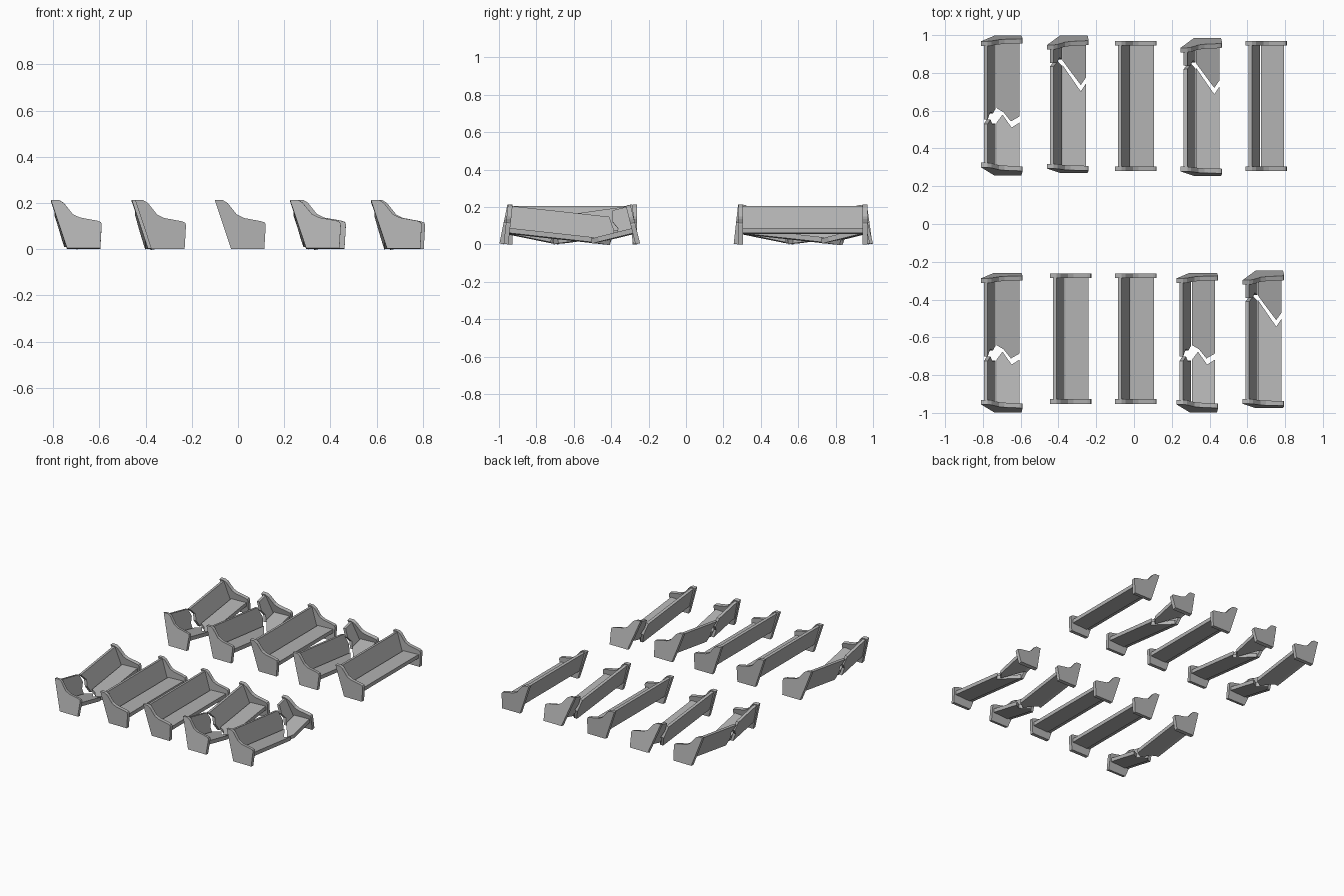
import bpy
import bmesh
from math import sin, cos, radians

cube = bpy.data.objects.get("Cube")
if cube:
    bpy.data.objects.remove(cube)

stone = bpy.data.materials.new("plain grey")
stone.use_nodes = True
GREY = (0.45, 0.45, 0.45, 1)
stone.diffuse_color = GREY
stone.node_tree.nodes["Principled BSDF"].inputs["Base Color"].default_value = GREY

THICK = 0.025      # end panel thickness
LENGTH = 0.69      # whole bench length

# Side outline of an end panel (x, z); the bench faces +x
PANEL = [(-0.11, 0.212), (-0.075, 0.212), (-0.055, 0.2), (-0.015, 0.15),
         (0.015, 0.135), (0.09, 0.121), (0.106, 0.115), (0.11, 0.105),
         (0.104, 0.0), (-0.04, 0.0)]

# Board sections: start and end of the visible face, and offset to the other face
SEAT = ((-0.028, 0.083), (0.095, 0.088), (0.0, -0.027))
BACK = ((-0.032, 0.062), (-0.075, 0.206), (-0.02, -0.003))


def prism(name, ring, offset, place):
    """Extrude a closed ring of points by an offset, then place it."""
    bm = bmesh.new()
    face = bm.faces.new([bm.verts.new(p) for p in ring])
    grown = bmesh.ops.extrude_face_region(bm, geom=[face])
    moved = [v for v in grown["geom"] if isinstance(v, bmesh.types.BMVert)]
    bmesh.ops.translate(bm, verts=moved, vec=offset)
    for v in bm.verts:
        v.co = place(*v.co)
    bmesh.ops.recalc_face_normals(bm, faces=bm.faces)
    mesh = bpy.data.meshes.new(name)
    bm.to_mesh(mesh)
    bm.free()
    mesh.materials.append(stone)
    bpy.context.collection.objects.link(bpy.data.objects.new(name, mesh))


def board(name, section, edge, place):
    """A plank from the end panel out to a straight or splintered edge."""
    (x0, z0), (x1, z1), (dx, dz) = section

    def point(t, y):
        return (x0 + (x1 - x0) * t, y, z0 + (z1 - z0) * t)

    ring = [point(0, THICK / 2)] + [point(t, y) for t, y in edge] + [point(1, THICK / 2)]
    prism(name, ring, (dx, 0, dz), place)


def half(prefix, x, y_end, side, angle=0, seat=None, back=None):
    """An end panel with its boards, sagging about the panel's inner foot."""
    s, c = sin(radians(angle)), cos(radians(angle))

    def place(px, py, pz):
        run = py - THICK
        return (x + px, y_end + side * (THICK + run * c + pz * s), pz * c - run * s)

    prism(prefix + "_end_panel", [(px, 0, pz) for px, pz in PANEL], (0, THICK, 0), place)
    if seat:
        board(prefix + "_seat", SEAT, seat, place)
        board(prefix + "_backrest", BACK, back, place)


def whole_bench(x, y):
    straight = [(0, LENGTH - THICK / 2), (1, LENGTH - THICK / 2)]
    half("whole_near", x, y, 1, 0, straight, straight)
    half("whole_far", x, y + LENGTH, -1)


def middle_broken_bench(x, y):
    half("middle_broken_near", x, y, 1, 11.5,
         [(0, 0.268), (0.26, 0.311), (0.65, 0.241), (1, 0.268)],
         [(0, 0.268), (0.35, 0.25), (0.65, 0.27), (1, 0.235)])
    half("middle_broken_far", x, y + 0.74, -1, 8,
         [(0, 0.375), (0.3, 0.397), (0.62, 0.446), (1, 0.419)],
         [(0, 0.38), (0.35, 0.4), (0.65, 0.385), (1, 0.42)])


def end_broken_bench(x, y):
    half("end_broken_near", x, y, 1, 6.3,
         [(0, 0.565), (0.78, 0.425), (1, 0.465)],
         [(0, 0.565), (0.5, 0.58), (1, 0.545)])
    half("end_broken_far", x, y + 0.73, -1, 14,
         [(0, 0.118), (0.78, 0.25), (1, 0.21)],
         [(0, 0.118), (0.3, 0.095), (0.6, 0.115), (1, 0.1)])


# Back row
middle_broken_bench(-0.70, 0.257)
end_broken_bench(-0.35, 0.27)
whole_bench(0.01, 0.28)
end_broken_bench(0.357, 0.255)
whole_bench(0.70, 0.28)

# Front row
middle_broken_bench(-0.70, -0.998)
whole_bench(-0.335, -0.952)
whole_bench(0.01, -0.952)
middle_broken_bench(0.335, -0.998)
end_broken_bench(0.685, -0.975)
